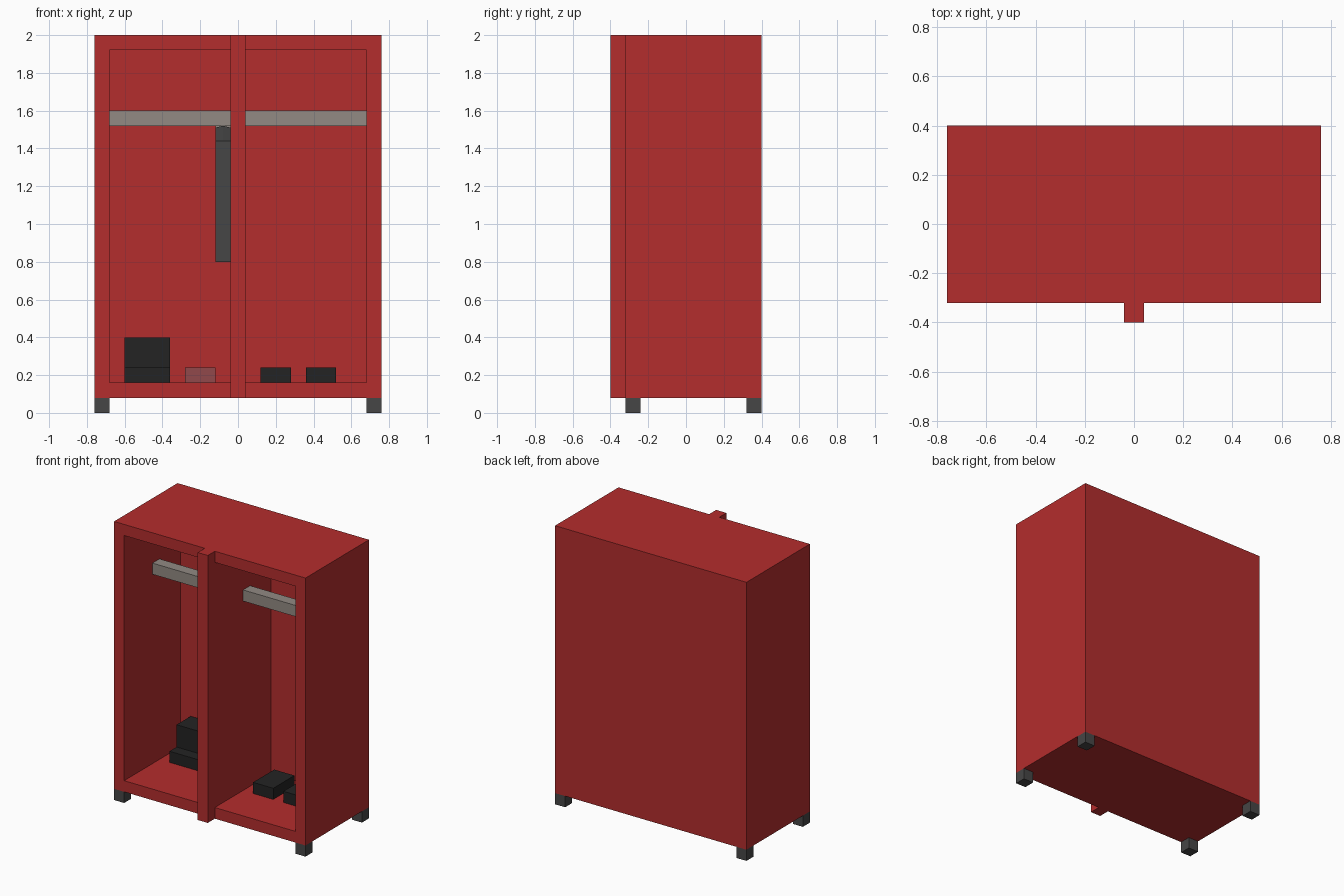
import bpy
import bmesh
from mathutils import Vector

cube = bpy.data.objects.get("Cube")
if cube:
    bpy.data.objects.remove(cube, do_unlink=True)


def material(name, rgb):
    # sRGB bytes to linear
    lin = [((c / 255 + 0.055) / 1.055) ** 2.4 for c in rgb] + [1.0]
    m = bpy.data.materials.new(name)
    m.use_nodes = True
    m.diffuse_color = lin
    bsdf = m.node_tree.nodes["Principled BSDF"]
    bsdf.inputs["Base Color"].default_value = lin
    bsdf.inputs["Roughness"].default_value = 0.9
    return m


RED = material("red paint", (180, 45, 45))
STEEL = material("dark grey", (70, 70, 70))
RAIL = material("warm grey", (146, 138, 131))
BLACK = material("black", (35, 35, 35))
ROSE = material("dusty rose", (145, 72, 75))


def box_mesh(x, y, z):
    bm = bmesh.new()
    bmesh.ops.create_cube(bm, size=1)
    for v in bm.verts:
        v.co = Vector([r[0] if c < 0 else r[1] for r, c in zip((x, y, z), v.co)])
    return bm


def finish(bm, name, mat):
    bmesh.ops.recalc_face_normals(bm, faces=bm.faces[:])
    me = bpy.data.meshes.new(name)
    bm.to_mesh(me)
    bm.free()
    me.materials.append(mat)
    ob = bpy.data.objects.new(name, me)
    bpy.context.collection.objects.link(ob)
    return ob


def box(name, x, y, z, mat):
    return finish(box_mesh(x, y, z), name, mat)


# Cabinet: cut the front into a grid, then push the two compartments in
W, WALL, FRONT, BACK = 0.76, 0.08, -0.32, 0.40
bm = box_mesh((-W, W), (FRONT, BACK), (WALL, 2))
cuts = [((x, 0, 0), (1, 0, 0)) for x in (WALL - W, -0.04, 0.04, W - WALL)]
cuts += [((0, 0, z), (0, 0, 1)) for z in (2 * WALL, 2 - WALL)]
for co, no in cuts:
    bmesh.ops.bisect_plane(bm, geom=bm.verts[:] + bm.edges[:] + bm.faces[:],
                           plane_co=co, plane_no=no)
bm.normal_update()
cells = []
for f in bm.faces:
    c = f.calc_center_median()
    if f.normal.y < -0.9 and 0.1 < abs(c.x) < 0.6 and 0.3 < c.z < 1.8:
        cells.append(f)
pushed = bmesh.ops.extrude_discrete_faces(bm, faces=cells)["faces"]
for v in {v for f in pushed for v in f.verts}:
    v.co.y = BACK - WALL
finish(bm, "cabinet", RED)

# Post in front of the divider
box("front_post", (-0.04, 0.04), (-0.40, FRONT), (WALL, 2), RED)

# Feet and hanging rails on both sides
for side, x0 in (("right", -W), ("left", W - WALL)):
    for end, y0 in (("front", FRONT), ("back", BACK - WALL)):
        box(f"{end}_{side}_foot", (x0, x0 + WALL), (y0, y0 + WALL), (0, WALL), STEEL)
for side, xs in (("right", (WALL - W, -0.04)), ("left", (0.04, W - WALL))):
    box(f"{side}_rail", xs, (0, 0.08), (1.52, 1.60), RAIL)

# Hanging coat with sloped shoulders and a ridged collar
box("coat_body", (-0.12, -0.04), (-0.16, 0.24), (0.80, 1.44), STEEL)
bm = box_mesh((-0.12, -0.04), (-0.16, 0.24), (1.44, 1.51))
for v in bm.verts:
    if v.co.z > 1.5:
        v.co.y = 0.04 + (v.co.y - 0.04) * 0.3
bmesh.ops.bisect_plane(bm, geom=bm.verts[:] + bm.edges[:] + bm.faces[:],
                       plane_co=(-0.08, 0, 0), plane_no=(1, 0, 0))
for v in bm.verts:
    if v.co.z > 1.5 and abs(v.co.x + 0.08) < 0.01:
        v.co.z = 1.52
finish(bm, "coat_shoulders", STEEL)
box("hanger", (-0.12, -0.04), (0.02, 0.06), (1.50, 1.52), RAIL)

# Footwear on the cabinet floor
FLOOR = 2 * WALL
box("boot_soles", (-0.60, -0.36), (0.08, 0.32), (FLOOR, 0.24), BLACK)
box("boot_shafts", (-0.60, -0.36), (0.16, 0.32), (0.24, 0.40), BLACK)
box("rose_shoe", (-0.28, -0.12), (0.04, 0.28), (FLOOR, 0.24), ROSE)
for side, x0 in (("inner", 0.12), ("outer", 0.36)):
    box(f"{side}_black_shoe", (x0, x0 + 0.16), (0, 0.24), (FLOOR, 0.24), BLACK)
